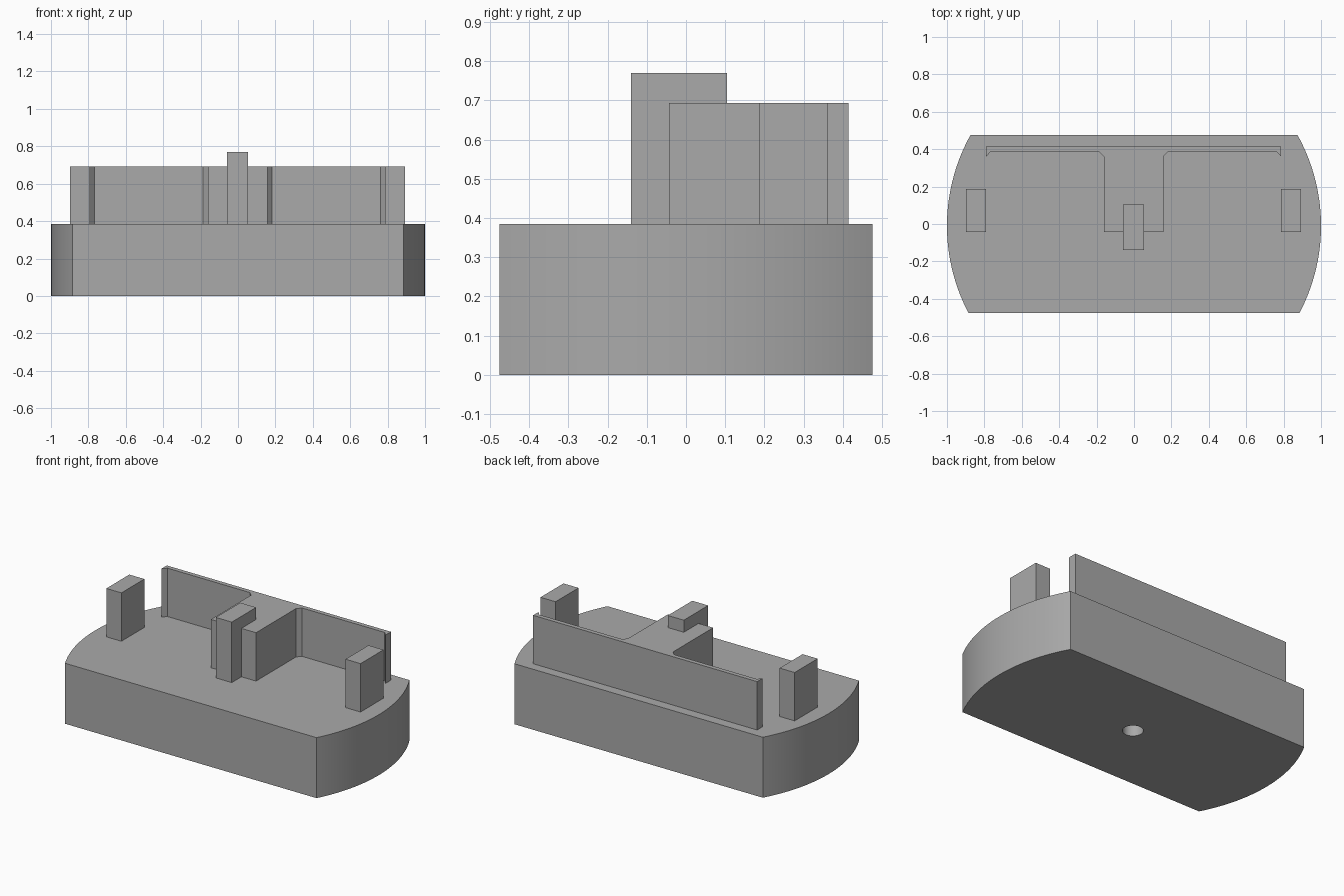
import bpy, bmesh
from math import asin, sin, cos, pi

cube = bpy.data.objects.get("Cube")
if cube:
    bpy.data.objects.remove(cube, do_unlink=True)

grey = bpy.data.materials.new("plain grey")
grey.use_nodes = True
COLOUR = (0.40, 0.40, 0.40, 1)
grey.diffuse_color = COLOUR
grey.node_tree.nodes["Principled BSDF"].inputs["Base Color"].default_value = COLOUR

BASE_TOP, POST_TOP, KEY_TOP = 0.385, 0.693, 0.77
MID_X, MID_Y = -0.002, -0.01


def extrude(name, outline, z0, z1):
    """Raise a flat outline into a solid between two heights."""
    bm = bmesh.new()
    face = bm.faces.new([bm.verts.new((x, y, z0)) for x, y in outline])
    new = bmesh.ops.extrude_face_region(bm, geom=[face])["geom"]
    for v in new:
        if isinstance(v, bmesh.types.BMVert):
            v.co.z = z1
    bmesh.ops.recalc_face_normals(bm, faces=bm.faces)
    mesh = bpy.data.meshes.new(name)
    bm.to_mesh(mesh)
    bm.free()
    mesh.materials.append(grey)
    obj = bpy.data.objects.new(name, mesh)
    bpy.context.collection.objects.link(obj)
    return obj


def box(name, x0, x1, y0, y1, z0, z1):
    return extrude(name, [(x0, y0), (x1, y0), (x1, y1), (x0, y1)], z0, z1)


# Base: a round plate trimmed flat at front and back
BACK, FRONT, STEPS = 0.476, -0.475, 40
a0, a1 = asin(FRONT - MID_Y), asin(BACK - MID_Y)
angles = [a0 + (a1 - a0) * i / STEPS for i in range(STEPS + 1)]
arc = [(cos(a), MID_Y + sin(a)) for a in angles]
base = extrude("base", arc + [(-x, y) for x, y in reversed(arc)], 0, BASE_TOP)

# Blind pin hole in the underside
ring = [2 * pi * i / 40 for i in range(40)]
cutter = extrude("hole_cutter", [(0.06 * cos(a), MID_Y + 0.06 * sin(a)) for a in ring], -0.1, 0.3)
cutter.hide_render = True
bpy.context.view_layer.objects.active = base
mod = base.modifiers.new("pin_hole", "BOOLEAN")
mod.operation = "DIFFERENCE"
mod.solver = "EXACT"
mod.object = cutter
bpy.ops.object.modifier_apply(modifier=mod.name)
bpy.data.objects.remove(cutter, do_unlink=True)
bpy.ops.object.select_all(action="DESELECT")
base.select_set(True)
bpy.ops.object.shade_smooth_by_angle(angle=pi / 6)

# T-shaped wall: thin back wall with end lips and a chamfered central stem
half = [(0.159, -0.043), (0.159, 0.36), (0.184, 0.386),
        (0.765, 0.386), (0.789, 0.36), (0.789, 0.414)]
outline = [(MID_X + x, y) for x, y in half] + [(MID_X - x, y) for x, y in reversed(half)]
extrude("t_wall", outline, BASE_TOP, POST_TOP)

# Side posts
for side, name in ((1, "left_post"), (-1, "right_post")):
    inner, outer = sorted((MID_X + side * 0.789, MID_X + side * 0.895))
    box(name, inner, outer, -0.043, 0.188, BASE_TOP, POST_TOP)

# Tall key block set into the stem
box("centre_key", MID_X - 0.056, MID_X + 0.056, -0.14, 0.105, BASE_TOP, KEY_TOP)
